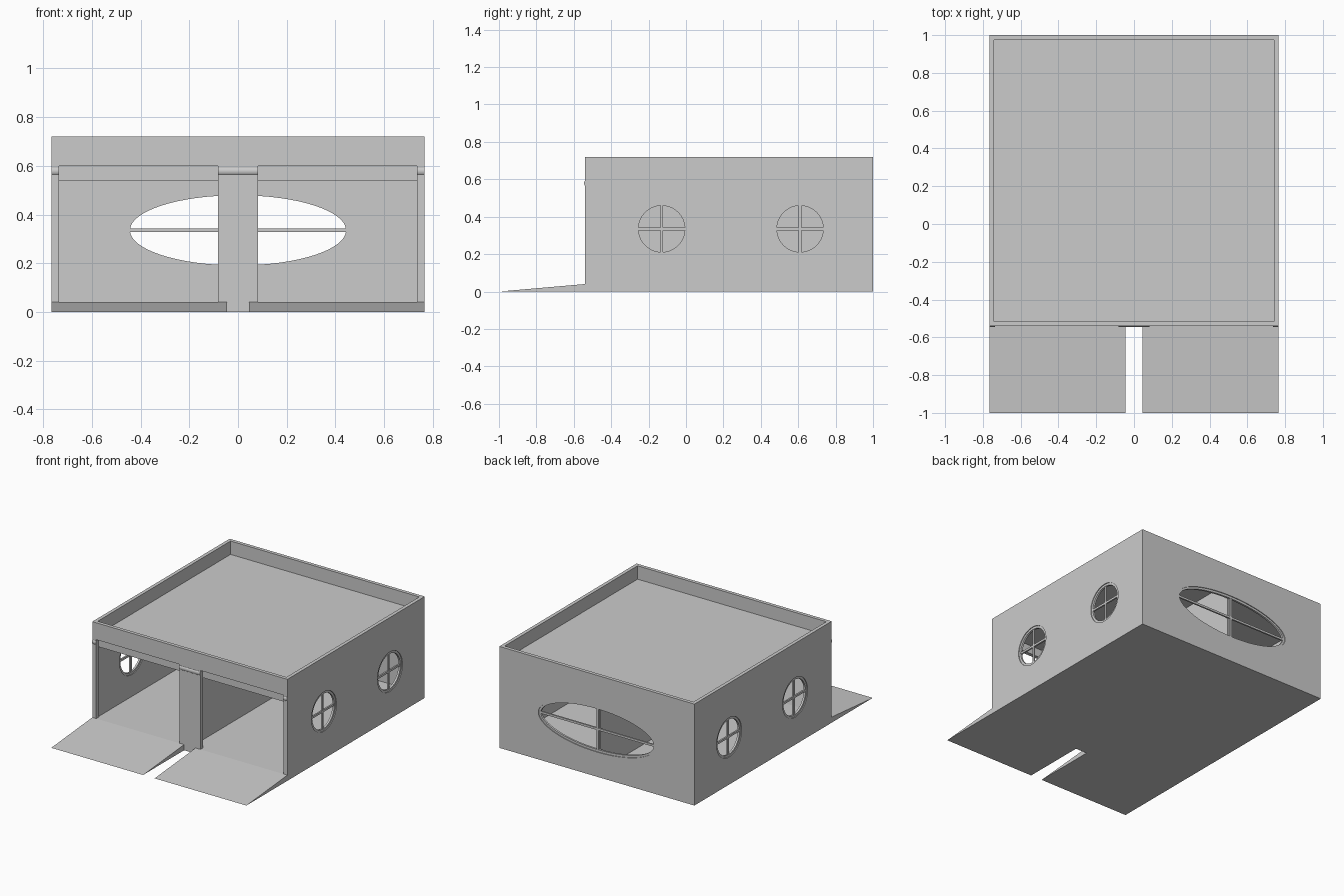
import bpy
import bmesh
from math import cos, sin, pi
from mathutils import Matrix

if "Cube" in bpy.data.objects:
    bpy.data.objects.remove(bpy.data.objects["Cube"])

grey = bpy.data.materials.new("plain_grey")
grey.use_nodes = True
grey.diffuse_color = (0.6, 0.6, 0.6, 1)
grey.node_tree.nodes["Principled BSDF"].inputs["Base Color"].default_value = (0.6, 0.6, 0.6, 1)

W, FRONT, BACK, H = 0.766, -0.54, 1.0, 0.72   # outer half width, depth range, height
T = 0.025                                      # wall thickness
FLOOR, CEIL = 0.04, 0.6
WIN_Z = 0.335


def finish(name, mesh, matrix=None, smooth=False):
    mesh.materials.clear()
    mesh.materials.append(grey)
    obj = bpy.data.objects.new(name, mesh)
    bpy.context.collection.objects.link(obj)
    if matrix:
        mesh.transform(matrix)
    if smooth:
        bpy.ops.object.select_all(action='DESELECT')
        obj.select_set(True)
        bpy.context.view_layer.objects.active = obj
        bpy.ops.object.shade_smooth_by_angle()
    return obj


def box(name, x, y, z):
    bm = bmesh.new()
    bmesh.ops.create_cube(bm, size=1)
    for v in bm.verts:
        v.co = [lo + (c + 0.5) * (hi - lo) for c, (lo, hi) in zip(v.co, (x, y, z))]
    mesh = bpy.data.meshes.new(name)
    bm.to_mesh(mesh)
    bm.free()
    return finish(name, mesh)


def ellipse(cx, cy, a, b, n=64):
    return [(cx + a * cos(2 * pi * i / n), cy + b * sin(2 * pi * i / n)) for i in range(n)]


def rect(x0, x1, y0, y1):
    return [(x0, y0), (x1, y0), (x1, y1), (x0, y1)]


def plate(name, loops, depth, matrix):
    """Extruded flat outline; inner loops become holes."""
    curve = bpy.data.curves.new(name, 'CURVE')
    curve.dimensions, curve.fill_mode, curve.extrude = '2D', 'BOTH', depth / 2
    for loop in loops:
        spline = curve.splines.new('POLY')
        spline.points.add(len(loop) - 1)
        for p, (u, v) in zip(spline.points, loop):
            p.co = (u, v, 0, 1)
        spline.use_cyclic_u = True
    temp = bpy.data.objects.new(name + "_outline", curve)
    bpy.context.collection.objects.link(temp)
    graph = bpy.context.evaluated_depsgraph_get()
    mesh = bpy.data.meshes.new_from_object(temp.evaluated_get(graph))
    bpy.data.objects.remove(temp)
    bm = bmesh.new()
    bm.from_mesh(mesh)
    bmesh.ops.remove_doubles(bm, verts=bm.verts, dist=1e-5)
    bmesh.ops.recalc_face_normals(bm, faces=bm.faces)
    bm.to_mesh(mesh)
    bm.free()
    return finish(name, mesh, matrix, smooth=True)


def rod(name, x0, x1, y, z, r):
    bm = bmesh.new()
    bmesh.ops.create_cone(bm, cap_ends=True, segments=24, radius1=r, radius2=r, depth=x1 - x0)
    mesh = bpy.data.meshes.new(name)
    bm.to_mesh(mesh)
    bm.free()
    m = Matrix.Translation(((x0 + x1) / 2, y, z)) @ Matrix.Rotation(pi / 2, 4, 'Y')
    return finish(name, mesh, m, smooth=True)


def ramp(name, x0, x1):
    bm = bmesh.new()
    ends = [[bm.verts.new((x, y, z)) for y, z in ((-1, 0), (FRONT, 0), (FRONT, FLOOR))]
            for x in (x0, x1)]
    a, b = ends
    bm.faces.new(a)
    bm.faces.new(b)
    for i in range(3):
        j = (i + 1) % 3
        bm.faces.new((a[i], a[j], b[j], b[i]))
    bmesh.ops.recalc_face_normals(bm, faces=bm.faces)
    mesh = bpy.data.meshes.new(name)
    bm.to_mesh(mesh)
    bm.free()
    return finish(name, mesh)


def window(name, cu, a, b, matrix):
    """Rim and crossed glazing bars set inside a wall opening."""
    rim, bar = 0.016, 0.0075
    plate(name + "_rim", [ellipse(cu, WIN_Z, a, b), ellipse(cu, WIN_Z, a - rim, b - rim)],
          0.014, matrix)
    plate(name + "_bar_across", [rect(cu - a + rim / 2, cu + a - rim / 2, WIN_Z - bar, WIN_Z + bar)],
          0.011, matrix)
    plate(name + "_bar_upright", [rect(cu - bar, cu + bar, WIN_Z - b + rim / 2, WIN_Z + b - rim / 2)],
          0.010, matrix)


# Back wall with a wide oval window
upright = Matrix.Rotation(pi / 2, 4, 'X')
back = Matrix.Translation((0, BACK - T / 2, 0)) @ upright
plate("back_wall", [rect(-W, W, 0, H), ellipse(0, WIN_Z, 0.46, 0.16)], T, back)
window("back_window", 0, 0.46, 0.16, back)

# Side walls with two round windows each, plus front jambs and ramps
R = 0.14
for side, s in (("left", 1), ("right", -1)):
    place = (Matrix.Translation((s * (W - T / 2), 0, 0))
             @ Matrix.Rotation(pi / 2, 4, 'Z') @ upright)
    centres = (-0.13, 0.61)
    plate(side + "_wall", [rect(FRONT, BACK - T, 0, H)]
          + [ellipse(c, WIN_Z, R, R) for c in centres], T, place)
    for c, spot in zip(centres, ("front", "rear")):
        window(f"{side}_{spot}_window", c, R, R, place)
    box(side + "_jamb", sorted((s * 0.735, s * (W - T))), (FRONT, FRONT + 0.03), (FLOOR, CEIL))
    rod(side + "_jamb_roller", *sorted((s * 0.735, s * 0.765)), -0.523, 0.578, 0.022)
    ramp(side + "_ramp", *sorted((s * 0.045, s * W)))

# Floor, roof deck, front parapet, lintel and centre parts
INNER = W - T
box("floor", (-INNER, INNER), (FRONT, BACK - T), (0, FLOOR))
box("roof_deck", (-INNER, INNER), (FRONT + T, BACK - T), (CEIL, CEIL + 0.025))
box("front_parapet", (-INNER, INNER), (FRONT, FRONT + T), (CEIL, H))
box("lintel", (-INNER, INNER), (FRONT + T, FRONT + 2 * T), (0.54, CEIL))
box("centre_column", (-0.083, 0.083), (FRONT, FRONT + 0.03), (FLOOR, CEIL))
rod("centre_roller", -0.083, 0.083, -0.523, 0.578, 0.022)
box("dividing_wall", (-0.0125, 0.0125), (FRONT + 0.03, BACK - T), (FLOOR, CEIL))
